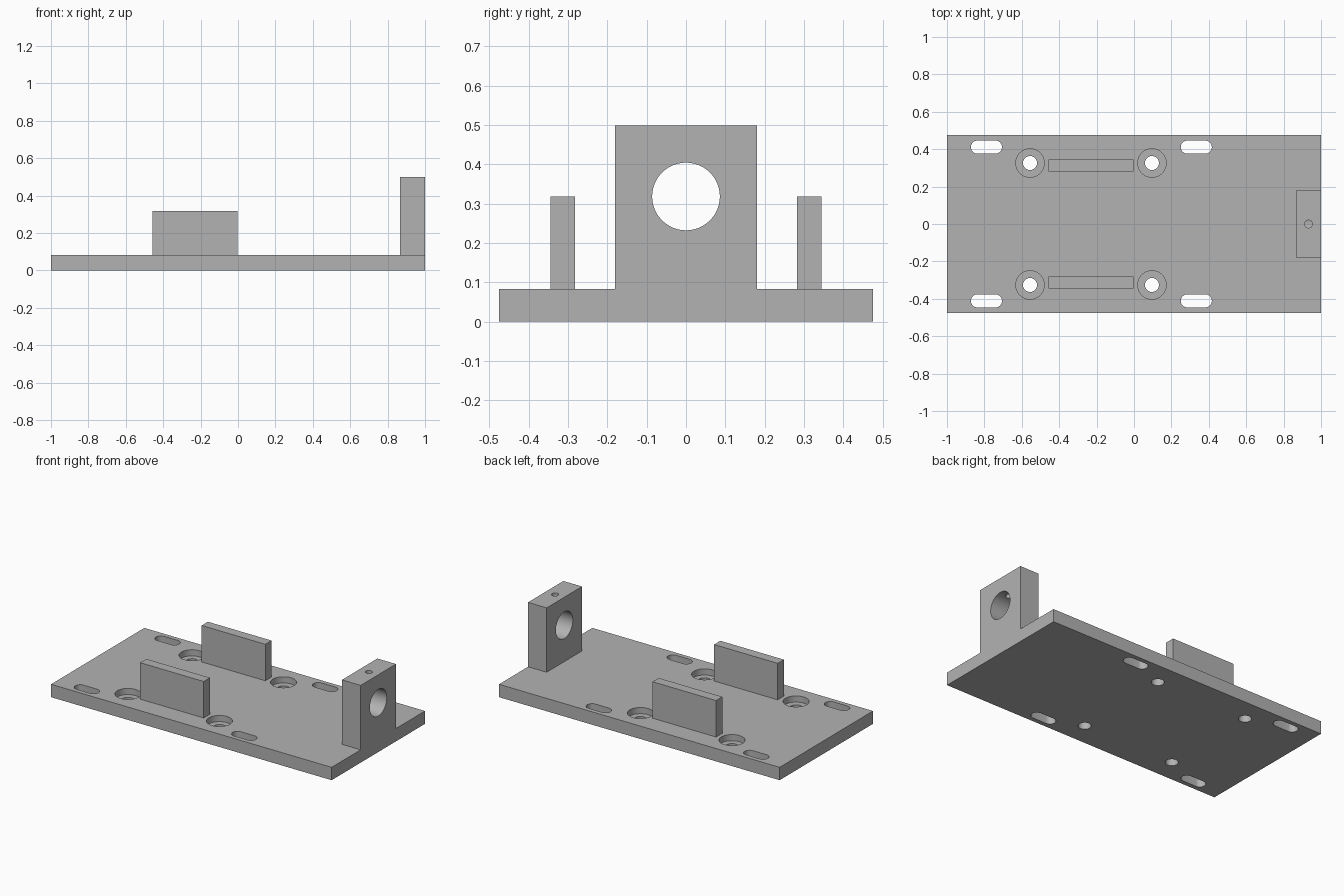
import bpy
import bmesh
import math
from mathutils import Matrix

if "Cube" in bpy.data.objects:
    bpy.data.objects.remove(bpy.data.objects["Cube"], do_unlink=True)

THICK = 0.083   # plate thickness
BORE_Z = 0.318  # height of the bore axis

grey = bpy.data.materials.new("plain_grey")
grey.use_nodes = True
colour = (0.45, 0.45, 0.45, 1)
grey.diffuse_color = colour
grey.node_tree.nodes["Principled BSDF"].inputs["Base Color"].default_value = colour


def finish(name, bm):
    bmesh.ops.recalc_face_normals(bm, faces=bm.faces)
    mesh = bpy.data.meshes.new(name)
    bm.to_mesh(mesh)
    bm.free()
    mesh.materials.append(grey)
    obj = bpy.data.objects.new(name, mesh)
    bpy.context.collection.objects.link(obj)
    return obj


def box(name, x0, x1, y0, y1, z0, z1):
    bm = bmesh.new()
    size = Matrix.Diagonal((x1 - x0, y1 - y0, z1 - z0, 1))
    middle = Matrix.Translation(((x0 + x1) / 2, (y0 + y1) / 2, (z0 + z1) / 2))
    bmesh.ops.create_cube(bm, size=1, matrix=middle @ size)
    return finish(name, bm)


def rounded_cutter(name, x, y, z0, z1, radius, straight=0, sides=48):
    """Upright cylinder, or a slot along x when straight is above zero."""
    bm = bmesh.new()
    ring = []
    for i in range(sides):
        a = math.tau * (i + 0.5) / sides
        shift = math.copysign(straight / 2, math.cos(a))
        ring.append(bm.verts.new((x + shift + radius * math.cos(a), y + radius * math.sin(a), z0)))
    face = bm.faces.new(ring)
    top = bmesh.ops.extrude_face_region(bm, geom=[face])["geom"]
    moved = [v for v in top if isinstance(v, bmesh.types.BMVert)]
    bmesh.ops.translate(bm, vec=(0, 0, z1 - z0), verts=moved)
    return finish(name, bm)


def combine(target, tool, operation):
    mod = target.modifiers.new(operation.lower(), "BOOLEAN")
    mod.operation, mod.solver, mod.object = operation, "EXACT", tool
    bpy.context.view_layer.objects.active = target
    bpy.ops.object.modifier_apply(modifier=mod.name)
    bpy.data.objects.remove(tool, do_unlink=True)


# Base plate with the upright bearing block and two guide walls
base = box("mounting_plate", -1, 1, -0.475, 0.475, 0, THICK)
combine(base, box("bearing_block", 0.867, 1, -0.18, 0.18, 0, 0.498), "UNION")
for side in (-1, 1):
    y0, y1 = sorted((side * 0.282, side * 0.345))
    combine(base, box("guide_wall", -0.456, -0.003, y0, y1, 0.03, 0.318), "UNION")

# Counterbored screw holes and slotted holes
for side in (-1, 1):
    for x in (-0.556, 0.096):
        combine(base, rounded_cutter("screw_hole", x, side * 0.326, -0.1, 0.2, 0.0375), "DIFFERENCE")
        combine(base, rounded_cutter("counterbore", x, side * 0.326, 0.043, 0.2, 0.076), "DIFFERENCE")
    for x in (-0.789, 0.333):
        combine(base, rounded_cutter("slot", x, side * 0.411, -0.1, 0.2, 0.035, 0.096), "DIFFERENCE")

# Horizontal bore through the block, and the set screw hole above it
bore = rounded_cutter("bore", 0, 0, -0.2, 0.2, 0.086, sides=64)
bore.data.transform(Matrix.Translation((0.933, 0, BORE_Z)) @ Matrix.Rotation(math.pi / 2, 4, "Y"))
combine(base, bore, "DIFFERENCE")
combine(base, rounded_cutter("set_screw_hole", 0.933, 0, BORE_Z, 0.6, 0.021, sides=32), "DIFFERENCE")

# Smooth the hole walls, keep the edges crisp
bpy.ops.object.select_all(action="DESELECT")
base.select_set(True)
bpy.context.view_layer.objects.active = base
bpy.ops.object.shade_smooth_by_angle(angle=math.radians(30))
